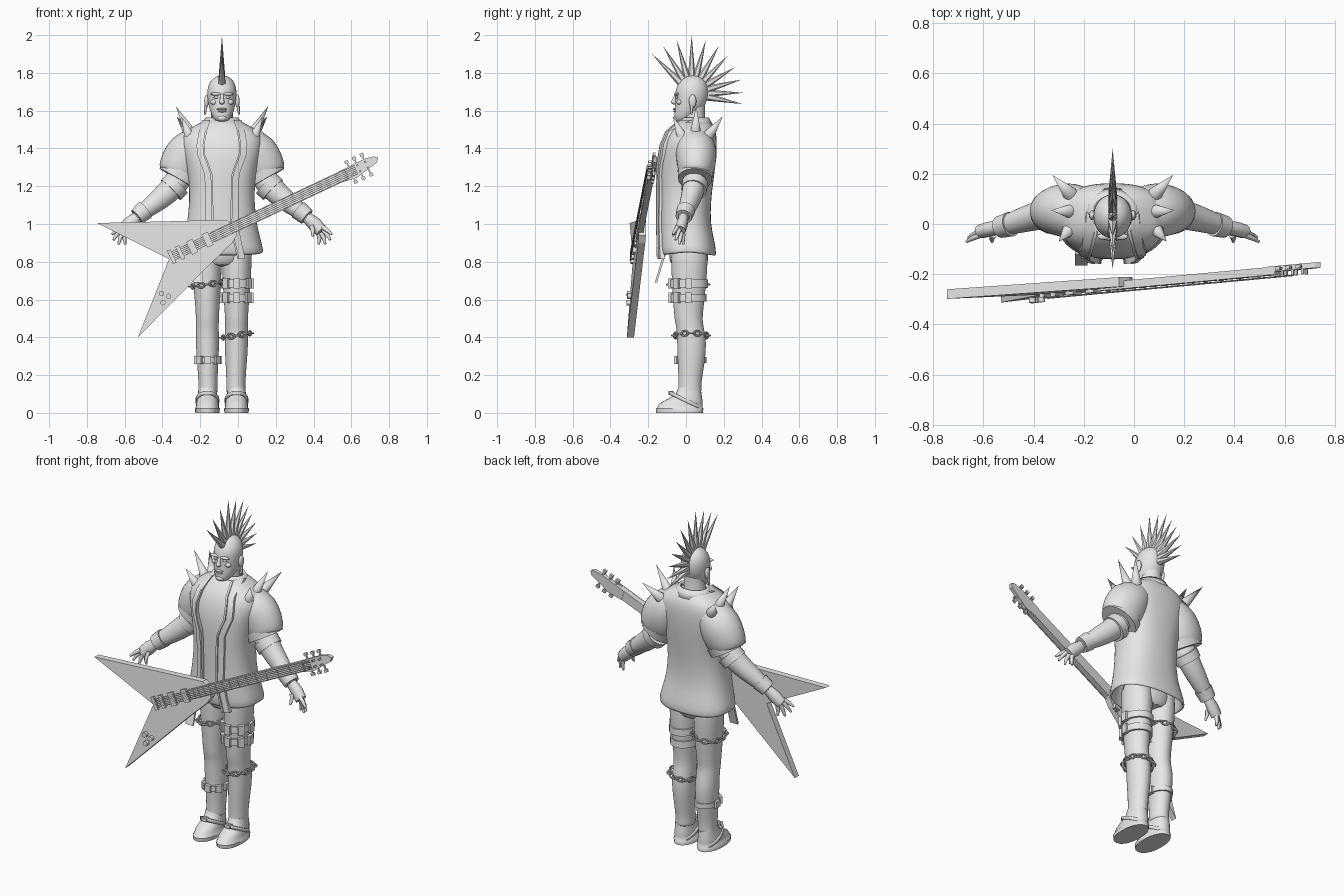
import bpy, bmesh, math
from mathutils import Vector, Matrix

if "Cube" in bpy.data.objects:
    bpy.data.objects.remove(bpy.data.objects["Cube"])

CX = -0.085                      # centre line of the figure
GREY = bpy.data.materials.new("plain grey")
GREY.diffuse_color = (0.8, 0.8, 0.8, 1)
GREY.use_nodes = True
GREY.node_tree.nodes["Principled BSDF"].inputs["Base Color"].default_value = GREY.diffuse_color


def finish(name, bm, subsurf=0, smooth=True, solid=0):
    bmesh.ops.recalc_face_normals(bm, faces=bm.faces)
    me = bpy.data.meshes.new(name)
    bm.to_mesh(me)
    bm.free()
    ob = bpy.data.objects.new(name, me)
    bpy.context.collection.objects.link(ob)
    me.materials.append(GREY)
    if solid:
        m = ob.modifiers.new("thickness", 'SOLIDIFY')
        m.thickness, m.offset = solid, -1
    if subsurf:
        m = ob.modifiers.new("rounding", 'SUBSURF')
        m.levels = m.render_levels = subsurf
    if smooth:
        bpy.ops.object.select_all(action='DESELECT')
        ob.select_set(True)
        bpy.context.view_layer.objects.active = ob
        bpy.ops.object.shade_smooth_by_angle(angle=math.radians(50))
    return ob


def loft(bm, rings, caps=True):
    vs = [[bm.verts.new(p) for p in r] for r in rings]
    n = len(vs[0])
    for a, b in zip(vs, vs[1:]):
        for i in range(n):
            j = (i + 1) % n
            bm.faces.new((a[i], a[j], b[j], b[i]))
    if caps:
        bm.faces.new(vs[0])
        bm.faces.new(vs[-1])


def flat_ring(x, z, rx, y0, y1, n=20, p=1.0, dip=0.0):
    out = []
    for i in range(n):
        a = math.tau * i / n
        c, s = math.cos(a), math.sin(a)
        out.append((x + rx * math.copysign(abs(c) ** p, c),
                    (y0 + y1) / 2 + (y1 - y0) / 2 * math.copysign(abs(s) ** p, s),
                    z - dip * abs(s)))
    return out


def tube(bm, pts, n=14):
    """Loft square to a path; each point is (x, y, z, radius, depth radius)."""
    P = [Vector(p[:3]) for p in pts]
    rings = []
    for i, p in enumerate(pts):
        t = (P[min(i + 1, len(P) - 1)] - P[max(i - 1, 0)]).normalized()
        v = t.cross(Vector((0, 1, 0))).normalized()
        u = v.cross(t)
        rings.append([P[i] + v * p[3] * math.cos(math.tau * k / n)
                      + u * p[4] * math.sin(math.tau * k / n) for k in range(n)])
    loft(bm, rings)


def cone(bm, a, b, r1, r2=0.0, n=8):
    a, b = Vector(a), Vector(b)
    d = b - a
    M = Matrix.Translation((a + b) / 2) @ d.to_track_quat('Z', 'Y').to_matrix().to_4x4()
    bmesh.ops.create_cone(bm, cap_ends=True, segments=n, radius1=r1, radius2=r2,
                          depth=d.length, matrix=M)


def ball(bm, c, s, n=12):
    M = Matrix.Translation(c) @ Matrix.Diagonal((*s, 1))
    bmesh.ops.create_uvsphere(bm, u_segments=n, v_segments=8, radius=1, matrix=M)


def box(bm, c, s, turn=0.0):
    M = Matrix.Translation(c) @ Matrix.Rotation(turn, 4, 'Z') @ Matrix.Diagonal((*s, 1))
    bmesh.ops.create_cube(bm, size=1, matrix=M)


# --- open-hemmed vest: (z, half width, front y, back y)
VEST = [(.85, .225, -.14, .165), (.92, .205, -.14, .15), (1.0, .185, -.14, .13),
        (1.12, .172, -.14, .132), (1.22, .175, -.142, .145), (1.34, .2, -.142, .16),
        (1.43, .222, -.125, .165), (1.49, .205, -.095, .16), (1.53, .125, -.06, .14),
        (1.555, .08, -.03, .11)]
bm = bmesh.new()
loft(bm, [flat_ring(CX, z, rx, a, b, 28, .82, .02 if z < .9 else 0) for z, rx, a, b in VEST], False)
finish("vest", bm, 1, solid=.018)


def vest_front(dx, z):
    z = min(max(z, VEST[0][0]), VEST[-1][0])
    for a, b in zip(VEST, VEST[1:]):
        if z <= b[0]:
            f = (z - a[0]) / (b[0] - a[0])
            rx, y0, y1 = (a[k] + (b[k] - a[k]) * f for k in (1, 2, 3))
            q = max(0, 1 - min(1, abs(dx) / rx) ** (2 / .82)) ** .41
            return (y0 + y1) / 2 - (y1 - y0) / 2 * q


# --- lapels, one raised strip down each side of the opening
EDGE = [(.07, 1.55), (.088, 1.49), (.1, 1.42), (.098, 1.37), (.075, 1.31), (.058, 1.26),
        (.055, 1.15), (.052, 1.0), (.07, .9), (.09, .815)]
for s, side in ((-1, "right"), (1, "left")):
    for label, off, w, t in (("lapel", 0, .034, .012), ("lapel_trim", -.008, .01, .02)):
        bm = bmesh.new()
        rings = []
        for dx, z in EDGE:
            i, o = dx + off, dx + off + w
            yi, yo = vest_front(i, z), vest_front(o, z)
            rings.append([(CX + s * i, yi - t, z), (CX + s * o, yo - t, z),
                          (CX + s * o, yo + .012, z), (CX + s * i, yi + .012, z)])
        loft(bm, rings)
        finish(f"{side}_{label}", bm)

# --- collar, neck and hips
bm = bmesh.new()
loft(bm, [flat_ring(CX, 1.52, .115, -.045, .145), flat_ring(CX, 1.565, .085, -.02, .12)], False)
finish("collar", bm, solid=.015)
bm = bmesh.new()
loft(bm, [flat_ring(CX, z, r, a, b, 16) for z, r, a, b in
          ((1.47, .08, -.03, .12), (1.54, .06, -.02, .1), (1.63, .055, -.02, .1))])
finish("neck", bm)
bm = bmesh.new()
loft(bm, [flat_ring(CX, z, r, -.09, .12) for z, r in ((.77, .1), (.83, .155), (1.0, .15))])
finish("hips", bm, 1)
bm = bmesh.new()
loft(bm, [[(CX + x, y + d, z) for x, d in ((-.15, 0), (-.1, 0), (-.1, .012), (-.15, .012))]
          for y, z in ((-.12, .84), (-.165, .69))])
finish("hanging_strap", bm)

# --- head
bm = bmesh.new()
loft(bm, [flat_ring(CX, z, r, a, b, 20) for z, r, a, b in
          ((1.54, .026, -.056, .0), (1.56, .048, -.064, .04), (1.60, .066, -.062, .085),
           (1.65, .075, -.057, .115), (1.70, .08, -.06, .122), (1.74, .073, -.045, .115),
           (1.775, .048, -.015, .09), (1.788, .012, .02, .05))])
finish("head", bm, 1)
bm = bmesh.new()
ball(bm, (CX, -.062, 1.646), (.014, .018, .013))                 # nose tip
cone(bm, (CX, -.05, 1.69), (CX, -.066, 1.645), .007, .012)       # nose bridge
ball(bm, (CX, -.06, 1.608), (.028, .009, .006))                  # upper lip
ball(bm, (CX, -.058, 1.597), (.024, .009, .006))                 # lower lip
ball(bm, (CX, -.05, 1.56), (.026, .017, .016))                   # chin
for s in (-1, 1):
    ball(bm, (CX + s * .032, -.05, 1.688), (.03, .013, .008))    # brow
    ball(bm, (CX + s * .03, -.048, 1.671), (.014, .008, .007))   # eye
    ball(bm, (CX + s * .042, -.035, 1.645), (.02, .015, .014))   # cheek
    ball(bm, (CX + s * .082, .035, 1.65), (.012, .02, .036))     # ear
    cone(bm, (CX + s * .086, .03, 1.625), (CX + s * .09, .03, 1.58), .009, .005)
finish("face_features", bm)

# --- fan of hair spikes: tips (y, z)
TIPS = [(-.18, 1.9), (-.12, 1.94), (-.05, 1.975), (.03, 2.0), (.105, 1.975), (.175, 1.945),
        (.22, 1.89), (.26, 1.83), (.295, 1.765), (.302, 1.695), (.3, 1.635)]
bm = bmesh.new()
for y, z in TIPS:
    d = Vector((0, y - .03, z - 1.69)).normalized()
    cone(bm, Vector((CX, .03, 1.69)) + d * .06, (CX, y, z), .023, 0, 6)
finish("hair_spikes", bm, smooth=False)

for s, side in ((-1, "right"), (1, "left")):
    X = lambda d: CX + s * d
    # --- sleeve, forearm, bands
    bm = bmesh.new()
    tube(bm, [(X(d), y, z, r, q) for d, y, z, r, q in
              ((.06, .04, 1.455, .07, .08), (.12, .045, 1.425, .1, .105),
               (.175, .055, 1.38, .127, .112), (.208, .055, 1.315, .125, .105),
               (.226, .05, 1.27, .116, .093), (.233, .048, 1.25, .105, .085))], 18)
    finish(f"{side}_sleeve", bm, 1)
    bm = bmesh.new()
    tube(bm, [(X(.21), .05, 1.278, .117, .094), (X(.233), .048, 1.238, .112, .09)], 20)
    finish(f"{side}_sleeve_cuff", bm)
    bm = bmesh.new()
    tube(bm, [(X(d), y, z, r, q) for d, y, z, r, q in
              ((.2, .05, 1.28, .07, .065), (.25, .045, 1.2, .068, .062), (.33, .025, 1.13, .06, .056),
               (.41, 0, 1.07, .046, .044), (.465, -.015, 1.025, .036, .034))])
    finish(f"{side}_forearm", bm, 1)
    bm = bmesh.new()
    tube(bm, [(X(.235), .048, 1.215, .075, .07), (X(.27), .042, 1.18, .074, .068)], 16)
    tube(bm, [(X(.405), .0, 1.075, .052, .05), (X(.45), -.012, 1.038, .046, .044)], 16)
    finish(f"{side}_arm_bands", bm)
    # --- hand with spread fingers
    bm = bmesh.new()
    tube(bm, [(X(.45), -.012, 1.035, .03, .026), (X(.49), -.02, 1.0, .038, .03),
              (X(.525), -.03, .965, .034, .028)], 10)
    for bx, by, bz, tx, ty, tz in ((.53, -.045, .985, .582, -.07, .945), (.535, -.035, .97, .574, -.055, .915),
                                   (.525, -.025, .955, .547, -.035, .892), (.512, -.015, .95, .512, -.015, .892),
                                   (.475, -.045, .99, .48, -.07, .935)):
        tube(bm, [(X(bx), by, bz, .013, .012), (X((bx + tx) / 2 + .004), (by + ty) / 2, (bz + tz) / 2, .011, .01),
                  (X(tx), ty, tz, .006, .006)], 8)
    finish(f"{side}_hand", bm)
    # --- shoulder spikes
    bm = bmesh.new()
    for a, b in (((.17, .12, 1.47), (.24, .195, 1.57)), ((.165, .05, 1.48), (.245, .055, 1.625)),
                 ((.17, -.02, 1.46), (.215, -.07, 1.57))):
        cone(bm, (X(a[0]), *a[1:]), (X(b[0]), *b[1:]), .03, 0, 12)
    finish(f"{side}_shoulder_spikes", bm)
    # --- trouser leg and boot
    bm = bmesh.new()
    loft(bm, [flat_ring(X(d), z, r, a, b, 18) for z, d, r, a, b in
              ((.95, .08, .08, -.08, .115), (.8, .08, .08, -.08, .118), (.65, .077, .073, -.075, .105),
               (.54, .077, .063, -.065, .092), (.49, .077, .062, -.062, .088), (.45, .077, .06, -.05, .095),
               (.37, .077, .064, -.048, .112), (.25, .075, .056, -.044, .098), (.15, .074, .05, -.04, .08),
               (.12, .074, .053, -.043, .085), (.1, .074, .05, -.04, .08))])
    finish(f"{side}_trouser_leg", bm, 1)
    bm = bmesh.new()
    loft(bm, [flat_ring(X(.077), z, r, a, b, 20, .9) for z, r, a, b in
              ((0, .064, -.158, .09), (.022, .066, -.16, .092), (.026, .062, -.155, .088),
               (.05, .06, -.14, .088), (.075, .055, -.095, .086), (.1, .05, -.055, .082), (.135, .047, -.04, .078))])
    finish(f"{side}_boot", bm)
    bm = bmesh.new()
    loft(bm, [[(x, y, z + .028 * y / -.06) for x, y, z in flat_ring(X(.077), zz, .063, -.09, .085, 20)]
              for zz in (.055, .075)], False)
    box(bm, (X(.077), -.08, .105), (.035, .025, .02))
    finish(f"{side}_boot_strap", bm, solid=.008)


# --- chains and straps on the legs
def chain(name, x, z, rx, y0, y1, tilt, n=16):
    bm = bmesh.new()
    for k in range(n):
        a = math.tau * k / n
        M = (Matrix.Translation((x + rx * math.cos(a), (y0 + y1) / 2 + (y1 - y0) / 2 * math.sin(a),
                                 z + tilt * math.cos(a))) @ Matrix.Rotation(a, 4, 'Z')
             @ Matrix.Rotation(math.pi / 2 * (k % 2), 4, 'Y'))
        loft_rings = []
        for i in range(11):
            b = math.tau * i / 10
            loft_rings.append([M @ Vector(((.013 + .005 * math.cos(c)) * math.cos(b),
                                           (.021 + .005 * math.cos(c)) * math.sin(b), .005 * math.sin(c)))
                               for c in (j * math.tau / 6 for j in range(6))])
        loft(bm, loft_rings, False)
    bmesh.ops.remove_doubles(bm, verts=bm.verts, dist=1e-5)
    finish(name, bm)


chain("thigh_chain", CX - .079, .68, .082, -.088, .112, .012)
chain("calf_chain", CX + .077, .41, .076, -.062, .115, .012)
for name, x, z, h, rx, y0, y1 in (("upper_thigh_strap", .078, .685, .04, .083, -.086, .116),
                                  ("lower_thigh_strap", .077, .61, .04, .08, -.083, .108),
                                  ("calf_strap", -.075, .28, .03, .064, -.054, .108)):
    bm = bmesh.new()
    loft(bm, [flat_ring(CX + x, z + h * k, rx, y0, y1) for k in (-.5, .5)])
    for a in (-2.3, -1.57, -.7, 0, math.pi):
        p = Vector((CX + x + rx * math.cos(a), (y0 + y1) / 2 + (y1 - y0) / 2 * math.sin(a), z))
        box(bm, p, (.02, .035, h * 1.35), a)
    finish(name, bm)


# --- V-shaped guitar, laid out in x and z on a slightly turned plane
def slab(bm, pts, front, back):
    loft(bm, [[(x, -.278 + .0694 * x + .0493 * z + o, z) for x, z in pts] for o in (front, back)])


ANG = math.atan2(.424, .899)


def along(u, v):
    return (-.333 + u * math.cos(ANG) - v * math.sin(ANG), .836 + u * math.sin(ANG) + v * math.cos(ANG))


def bar(bm, u0, u1, v0, v1, front, back):
    slab(bm, [along(u0, v0), along(u1, v0), along(u1, v1), along(u0, v1)], front, back)


bm = bmesh.new()
slab(bm, [(-.745, 1.005), (-.06, 1.022), (-.02, .99), (-.005, .94), (-.03, .9), (-.15, .785),
          (-.53, .4), (-.365, .815)], -.018, .02)
finish("guitar_body", bm, smooth=False)
bm = bmesh.new()
bar(bm, .22, 1.0, -.029, .029, -.026, .006)
slab(bm, [(.55, 1.22), (.53, 1.275), (.67, 1.345), (.72, 1.358), (.742, 1.35), (.735, 1.325), (.63, 1.245)], -.014, .008)
finish("guitar_neck", bm, smooth=False)
bm = bmesh.new()
for k in range(14):
    u = 1.0 - .78 * (1 - .92 ** k) / (1 - .92 ** 14)
    bar(bm, u - .002, u + .002, -.029, .029, -.029, -.02)
finish("frets", bm, smooth=False)
bm = bmesh.new()
for k in range(6):
    v = (k - 2.5) * .0095
    bar(bm, -.02, 1.06, v - .0015, v + .0015, -.036, -.032)
finish("strings", bm, smooth=False)
bm = bmesh.new()
for u, w in ((-.02, .02), (.03, .022), (.1, .036), (.19, .036)):
    bar(bm, u - w / 2, u + w / 2, -.038, .038, -.031, -.01)
finish("bridge_and_pickups", bm, smooth=False)
bm = bmesh.new()
for k in range(3):
    for s in (-1, 1):
        u = 1.03 + .045 * k
        bar(bm, u - .004, u + .004, 0, s * .055, -.008, 0)
        bar(bm, u - .01, u + .01, s * .05, s * .066, -.011, .003)
        bar(bm, u - .005, u + .005, s * .012, s * .022, -.034, 0)
finish("tuning_pegs", bm, smooth=False)
bm = bmesh.new()
for x, z in ((-.405, .632), (-.368, .618), (-.397, .583)):
    slab(bm, [(x + .014 * math.cos(k * math.tau / 12), z + .014 * math.sin(k * math.tau / 12)) for k in range(12)], -.038, -.01)
finish("guitar_knobs", bm)
